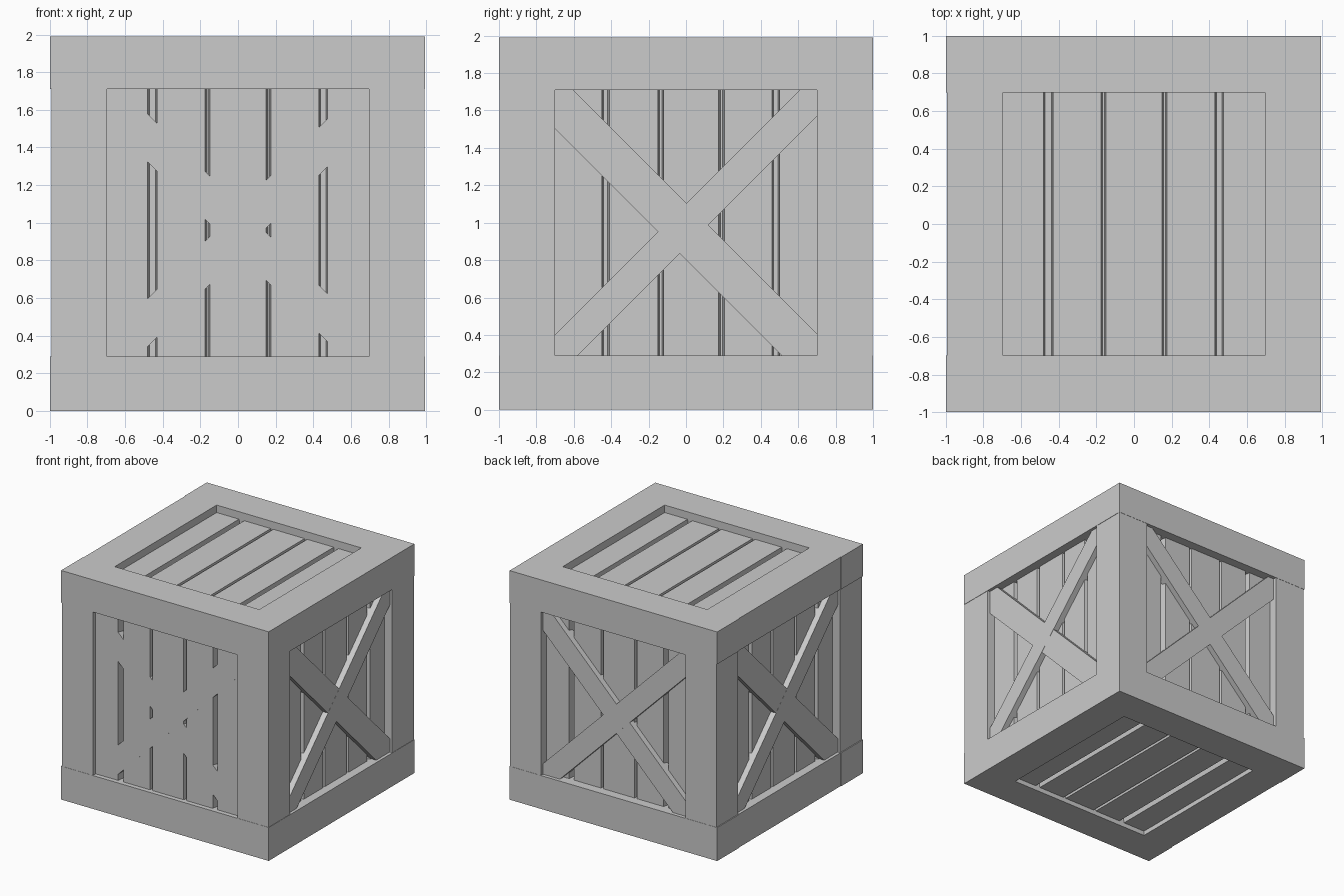
import bpy
import math
from mathutils import Matrix, Vector

if "Cube" in bpy.data.objects:
    bpy.data.objects.remove(bpy.data.objects["Cube"])

CENTRE = Vector((0, 0, 1))


def make_mesh(name, verts, faces, matrix=None):
    mesh = bpy.data.meshes.new(name)
    mesh.from_pydata([tuple(v) for v in verts], [], faces)
    if matrix is not None:
        mesh.transform(matrix)
    mesh.update()
    obj = bpy.data.objects.new(name, mesh)
    bpy.context.collection.objects.link(obj)
    return obj


def prism(name, section, v0, v1, matrix=None):
    """Extrude a counter-clockwise (u, w) section along v."""
    n = len(section)
    verts = [(u, v, w) for v in (v0, v1) for u, w in section]
    faces = [tuple(range(n)), tuple(reversed(range(n, 2 * n)))]
    faces += [(i, i + n, (i + 1) % n + n, (i + 1) % n) for i in range(n)]
    obj = make_mesh(name, verts, [f[::-1] for f in faces], None)
    obj.data.flip_normals()
    if matrix is not None:
        obj.data.transform(matrix)
    import bmesh
    bm = bmesh.new()
    bm.from_mesh(obj.data)
    bmesh.ops.recalc_face_normals(bm, faces=bm.faces)
    bm.to_mesh(obj.data)
    bm.free()
    return obj


def box(name, x, y, z, matrix=None):
    return prism(name, [(x[0], z[0]), (x[1], z[0]), (x[1], z[1]), (x[0], z[1])],
                 y[0], y[1], matrix)


def face_matrix(u, v, n):
    m = Matrix((u, v, n)).transposed().to_4x4()
    m.translation = CENTRE
    return m


# Solid inner body that closes the bottoms of the plank gaps
box("inner_body", (-0.86, 0.86), (-0.90, 0.86), (0.10, 1.87))

# Square frame beams: corner posts, then front/back and side rails
for sx in (-1, 1):
    for sy in (-1, 1):
        xs = sorted((sx * 0.695, sx * 0.992))
        ys = sorted((sy * 0.70, sy * 0.998))
        box("corner_post", xs, ys, (0.005, 1.985))
RAILS = (("bottom", (0.0, 0.29)), ("top", (1.71, 1.99)))
for level, zs in RAILS:
    for s in (-1, 1):
        box(level + "_cross_rail", (-1, 0.995), sorted((s * 0.70, s * 1.0)), zs)
        box(level + "_side_rail", sorted((s * 0.695, s * 0.995)), (-0.70, 0.70), zs)

# Each face: axes, plank surface height, brace surface height, gaps, braces
GAPS_A = ((-0.48, -0.43), (-0.175, -0.15), (0.15, 0.175), (0.43, 0.475))
GAPS_B = ((-0.45, -0.41), (-0.15, -0.12), (0.175, 0.205), (0.46, 0.50))
X, Y, Z = Vector((1, 0, 0)), Vector((0, 1, 0)), Vector((0, 0, 1))
BRACE_A = ((45, -0.05, 0.18), (-45, -0.03, 0.18))
BRACE_B = ((45, -0.015, 0.165), (-45, -0.045, 0.215))
SIDES = (
    ("front", X, Z, -Y, 0.96, 0.961, GAPS_A, BRACE_A),
    ("right", Y, Z, X, 0.92, 0.97, GAPS_B, BRACE_B),
    ("back", -X, Z, Y, 0.92, 0.97, GAPS_A, BRACE_A),
    ("left", -Y, Z, -X, 0.92, 0.97, GAPS_B, BRACE_B),
    ("top", X, Y, Z, 0.925, None, GAPS_A, ()),
    ("bottom", X, -Y, -Z, 0.96, None, GAPS_A, ()),
)

for side, u, v, n, plank_h, brace_h, gaps, braces in SIDES:
    m = face_matrix(u, v, n)
    # Planks with slightly sloped edges, ends tucked under the frame
    starts = [-0.72] + [g[1] for g in gaps]
    ends = [g[0] for g in gaps] + [0.72]
    for a, b in zip(starts, ends):
        section = [(a - 0.01, plank_h - 0.07), (b + 0.01, plank_h - 0.07),
                   (b, plank_h), (a, plank_h)]
        prism(side + "_plank", section, -0.74, 0.74, m)
    # Diagonal cross braces
    for i, (angle, offset, width) in enumerate(braces):
        turn = (Matrix.Translation((0, offset, 0))
                @ Matrix.Rotation(math.radians(angle), 4, 'Z'))
        h = brace_h - 0.001 * i
        box(side + "_brace", (-1.06, 1.06), (-width / 2, width / 2),
            (0.88, h), m @ turn)
